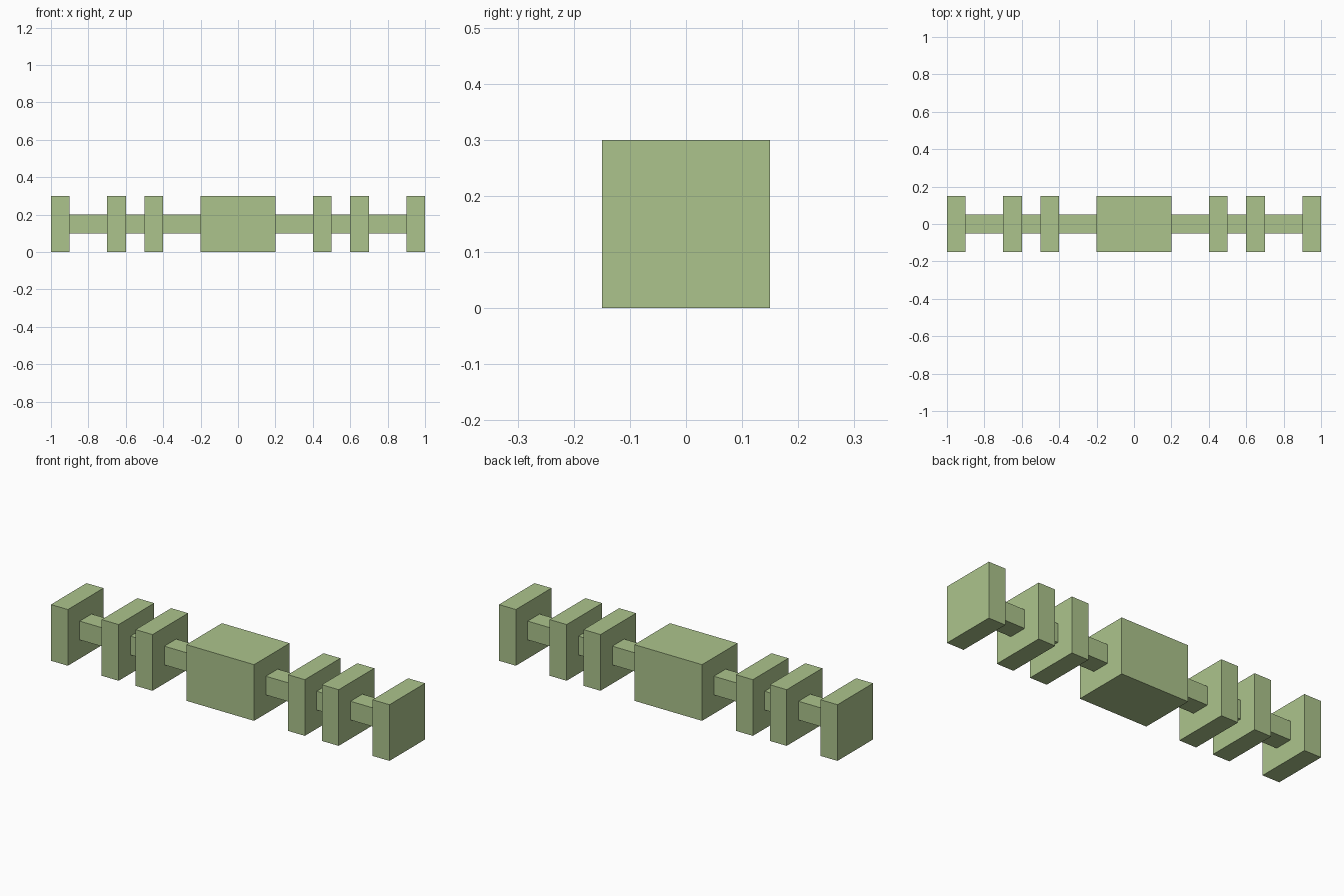
import bpy

if "Cube" in bpy.data.objects:
    bpy.data.objects.remove(bpy.data.objects["Cube"])

green = bpy.data.materials.new("sage_green")
green.diffuse_color = (0.413, 0.552, 0.262, 1.0)
green.use_nodes = True
green.node_tree.nodes["Principled BSDF"].inputs["Base Color"].default_value = green.diffuse_color

MID_Z = 0.15


def block(name, x0, x1, width):
    """Square-section block along x, centred on the axis."""
    bpy.ops.mesh.primitive_cube_add(size=1, location=((x0 + x1) / 2, 0, MID_Z))
    ob = bpy.context.object
    ob.name = name
    ob.scale = (x1 - x0, width, width)
    bpy.ops.object.transform_apply(location=False, rotation=False, scale=True)
    ob.data.materials.append(green)
    return ob


# Central block
block("centre_block", -0.2, 0.2, 0.3)

# Plates and the thin rods joining them, on both sides
plates = [("inner_plate", 0.4, 0.5), ("middle_plate", 0.6, 0.7), ("end_plate", 0.9, 1.0)]
rods = [("inner_rod", 0.2, 0.4), ("middle_rod", 0.5, 0.6), ("outer_rod", 0.7, 0.9)]
for side, s in (("right", 1), ("left", -1)):
    for parts, width in ((plates, 0.3), (rods, 0.1)):
        for name, a, b in parts:
            x0, x1 = sorted((s * a, s * b))
            block(f"{side}_{name}", x0, x1, width)
